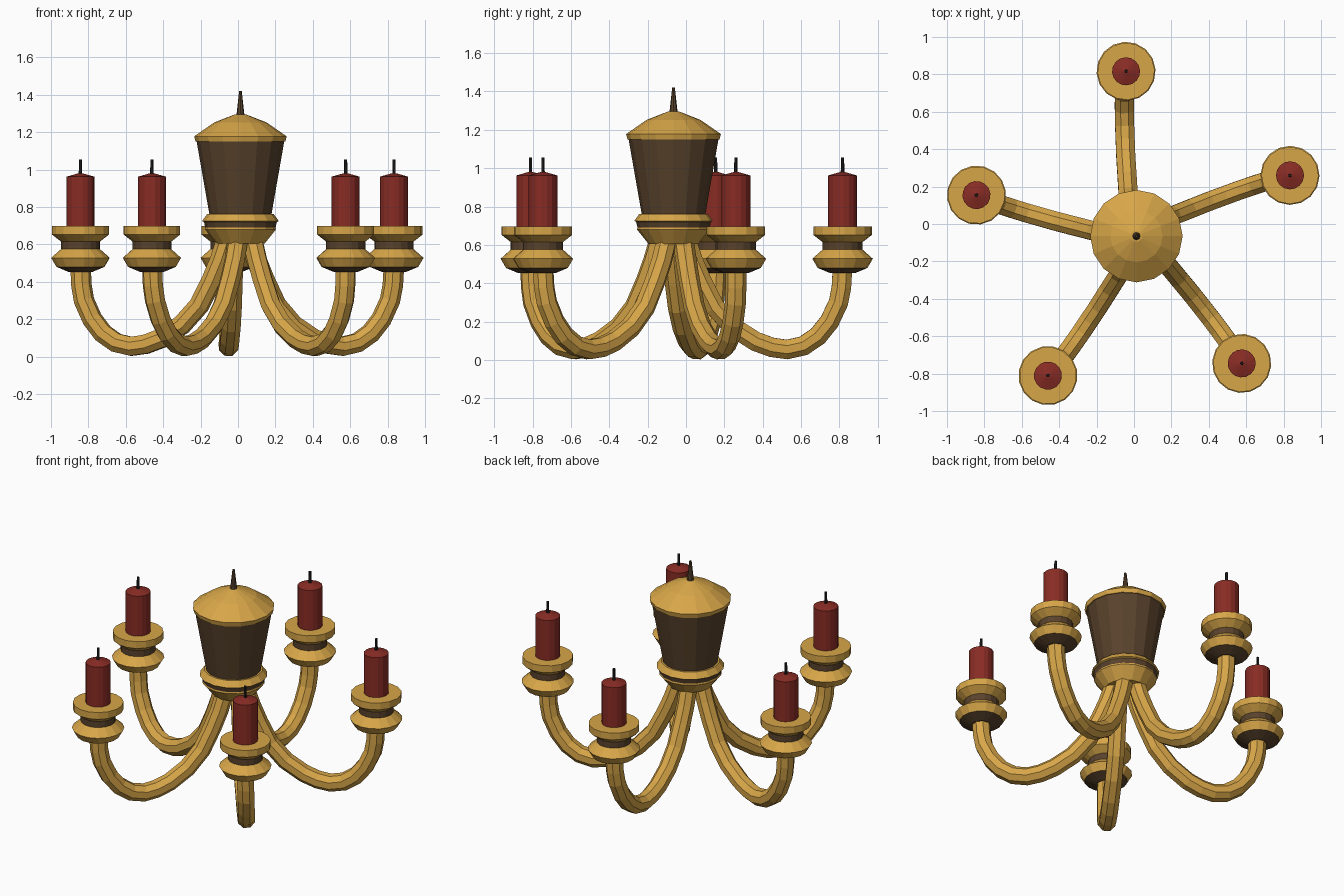
import bpy, bmesh
from math import sin, cos, pi, radians

if "Cube" in bpy.data.objects:
    bpy.data.objects.remove(bpy.data.objects["Cube"])

CX, CY = 0.013, -0.065          # chandelier axis
REACH, COUNT, FIRST = 0.883, 5, radians(21.6)


def material(name, rgb):
    m = bpy.data.materials.new(name)
    m.diffuse_color = (*rgb, 1)
    m.use_nodes = True
    m.node_tree.nodes["Principled BSDF"].inputs["Base Color"].default_value = m.diffuse_color
    return m


gold = material("gold", (0.68, 0.38, 0.065))
brown = material("dark_wood", (0.10, 0.055, 0.025))
red = material("red_wax", (0.25, 0.025, 0.018))
black = material("wick_black", (0.015, 0.015, 0.015))


def lathe(name, profile, x, y, mats, bands=None, sides=16, turn=0.0):
    """Flat-shaded turned part; profile is (radius, z) from bottom to top,
    bands gives the material index of each step."""
    bm = bmesh.new()
    rings = []
    for r, z in profile:
        rings.append([bm.verts.new((r * cos(turn + 2 * pi * i / sides),
                                    r * sin(turn + 2 * pi * i / sides), z))
                      for i in range(sides)])
    bands = bands or [0] * (len(profile) - 1)
    for lo, hi, mi in zip(rings, rings[1:], bands):
        for i in range(sides):
            j = (i + 1) % sides
            bm.faces.new((lo[i], lo[j], hi[j], hi[i])).material_index = mi
    bm.faces.new(rings[0][::-1]).material_index = bands[0]
    bm.faces.new(rings[-1]).material_index = bands[-1]
    me = bpy.data.meshes.new(name)
    bm.to_mesh(me)
    bm.free()
    for m in mats:
        me.materials.append(m)
    ob = bpy.data.objects.new(name, me)
    ob.location = (x, y, 0)
    bpy.context.collection.objects.link(ob)
    return ob


# Central body, its collar, domed cap and spike
lathe("body_collar", [(0.13, 0.605), (0.19, 0.68), (0.188, 0.69), (0.195, 0.72),
                      (0.205, 0.725), (0.178, 0.762)],
      CX, CY, [gold, brown], [0, 0, 1, 0, 0])
lathe("body", [(0.165, 0.755), (0.235, 1.155)], CX, CY, [brown])
lathe("body_cap", [(0.24, 1.15), (0.247, 1.178), (0.14, 1.252), (0.03, 1.295)],
      CX, CY, [gold])
lathe("top_spike", [(0.022, 1.285), (0.007, 1.42)], CX, CY, [brown], sides=8)

# Arm path: (distance from axis, sideways bow, height)
ARM = [(0.055, 0.02, 0.67), (0.075, 0.028, 0.605), (0.105, 0.03, 0.515),
       (0.15, 0.03, 0.41), (0.219, 0.03, 0.275), (0.315, 0.03, 0.17),
       (0.43, 0.03, 0.097), (0.515, 0.028, 0.066), (0.595, 0.026, 0.055),
       (0.68, 0.022, 0.074), (0.755, 0.017, 0.125), (0.815, 0.011, 0.20),
       (0.862, 0.006, 0.30), (0.877, 0.002, 0.38), (REACH, 0, 0.49)]

CUP = [(0.065, 0.453), (0.13, 0.48), (0.158, 0.528), (0.105, 0.575),
       (0.105, 0.615), (0.153, 0.652), (0.153, 0.697)]

for k in range(COUNT):
    a = FIRST + k * 2 * pi / COUNT
    n = k + 1

    # Curved arm, octagonal section
    cu = bpy.data.curves.new(f"arm_{n}", 'CURVE')
    cu.dimensions = '3D'
    cu.bevel_depth = 0.055
    cu.bevel_resolution = 2
    cu.use_fill_caps = True
    sp = cu.splines.new('POLY')
    sp.points.add(len(ARM) - 1)
    sp.use_smooth = False
    for p, (d, s, z) in zip(sp.points, ARM):
        p.co = (CX + d * cos(a) - s * sin(a), CY + d * sin(a) + s * cos(a), z, 1)
    cu.materials.append(gold)
    bpy.context.collection.objects.link(bpy.data.objects.new(f"arm_{n}", cu))

    # Candle cup, candle and wick
    x, y = CX + REACH * cos(a), CY + REACH * sin(a)
    lathe(f"candle_cup_{n}", CUP, x, y, [gold, brown], [1, 0, 0, 1, 0, 0], turn=a)
    lathe(f"candle_{n}", [(0.075, 0.69), (0.075, 0.962), (0.012, 0.98)],
          x, y, [red], turn=a)
    lathe(f"wick_{n}", [(0.01, 0.97), (0.008, 1.055)], x, y, [black], sides=6, turn=a)
